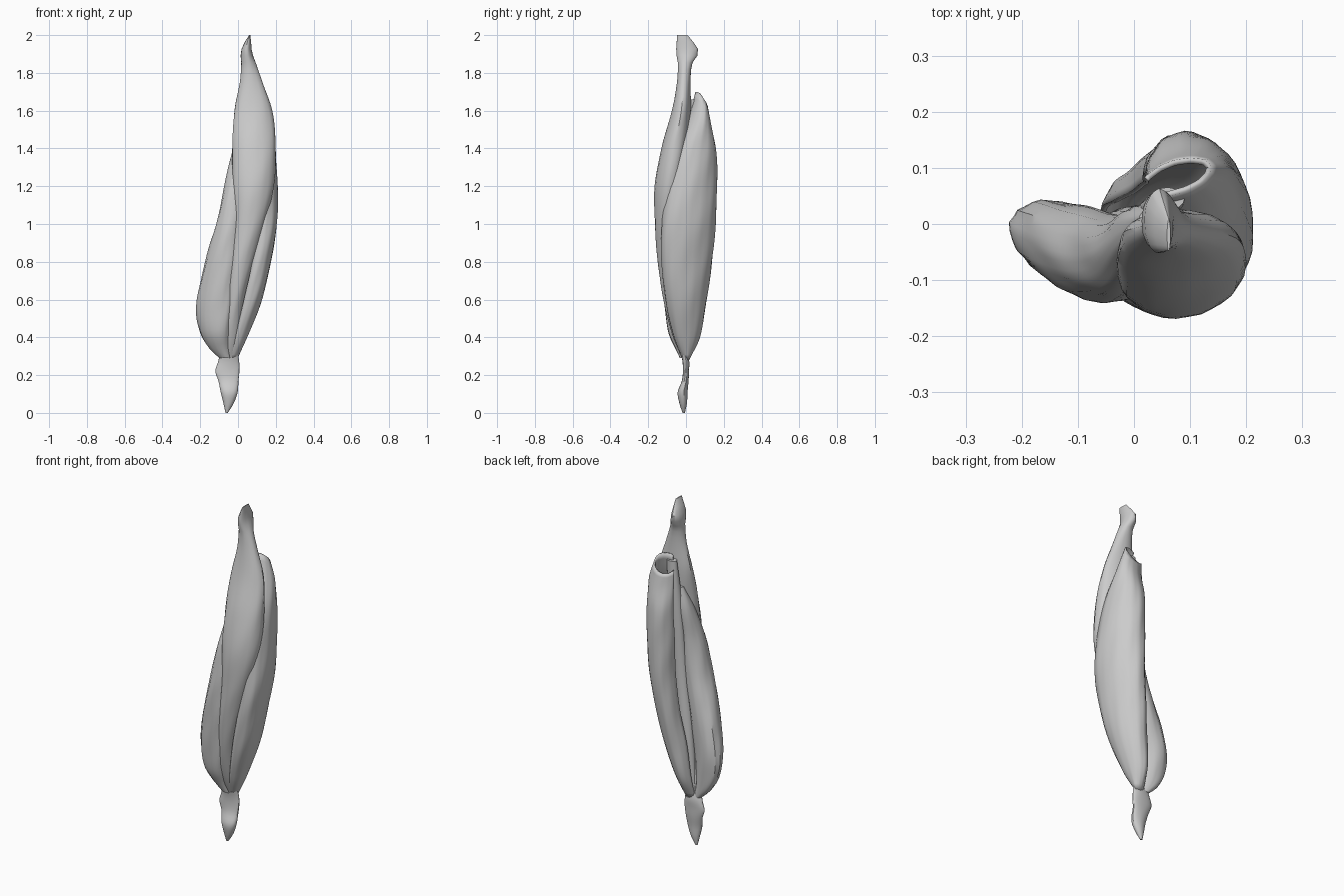
import bpy, bmesh, math


def sample(rows, z):
    # Smooth interpolation of section values (z, cx, cy, rx, ry) at height z
    i = max(k for k in range(len(rows) - 1) if rows[k][0] <= z + 1e-9)
    p1, p2 = rows[i], rows[i + 1]
    p0, p3 = rows[max(i - 1, 0)], rows[min(i + 2, len(rows) - 1)]
    h = p2[0] - p1[0]
    t = min(1, (z - p1[0]) / h)
    out = []
    for k in range(1, 5):
        m1 = (p2[k] - p0[k]) / (p2[0] - p0[0]) * h
        m2 = (p3[k] - p1[k]) / (p3[0] - p1[0]) * h
        out.append((2*t**3 - 3*t**2 + 1) * p1[k] + (t**3 - 2*t**2 + t) * m1
                   + (3*t**2 - 2*t**3) * p2[k] + (t**3 - t**2) * m2)
    return out


def loft(name, rows, turn=0, arc=None, steps=48, sides=32, wrinkle=0.02, lip=0):
    # Loft ellipses up the height; arc=(start, end) leaves the leaf roll open
    bm = bmesh.new()
    z0, z1 = rows[0][0], rows[-1][0]
    a0, a1 = arc or (0, 360)
    count = sides + 1 if arc else sides
    c, s = math.cos(math.radians(turn)), math.sin(math.radians(turn))
    rings = []
    for j in range(steps + 1):
        z = z0 + (z1 - z0) * j / steps
        cx, cy, rx, ry = sample(rows, z)
        ring = []
        for i in range(count):
            a = math.radians(a0 + (a1 - a0) * i / sides)
            w = 1 + wrinkle * math.sin(9 * a - 13 * z) * math.sin(4 * a + 7 * z)
            x, y = rx * w * math.cos(a), ry * w * math.sin(a)
            dz = -lip * math.sin(a) * (j / steps) ** 8
            ring.append(bm.verts.new((cx + c*x - s*y, cy + s*x + c*y, z + dz)))
        rings.append(ring)
    for lo, hi in zip(rings, rings[1:]):
        for i in range(sides):
            n = (i + 1) % count
            bm.faces.new((lo[i], lo[n], hi[n], hi[i]))
    if not arc:
        bm.faces.new(rings[0][::-1])
        bm.faces.new(rings[-1])
    me = bpy.data.meshes.new(name)
    bm.to_mesh(me)
    bm.free()
    ob = bpy.data.objects.new(name, me)
    bpy.context.collection.objects.link(ob)
    if arc:
        mod = ob.modifiers.new("thickness", 'SOLIDIFY')
        mod.thickness = 0.01
        mod.offset = -1
    bpy.ops.object.select_all(action='DESELECT')
    ob.select_set(True)
    bpy.context.view_layer.objects.active = ob
    bpy.ops.object.shade_smooth_by_angle(angle=math.radians(35))
    return ob


# Front blade, running up into the pinched tip
loft("front_blade", [
    (0.26, -0.05, 0.0, 0.03, 0.008), (0.40, -0.04, -0.03, 0.045, 0.038),
    (0.60, -0.015, -0.06, 0.05, 0.06), (0.80, 0.02, -0.085, 0.065, 0.065),
    (1.00, 0.06, -0.09, 0.085, 0.075), (1.20, 0.08, -0.085, 0.11, 0.08),
    (1.40, 0.085, -0.06, 0.115, 0.07), (1.60, 0.08, -0.025, 0.10, 0.05),
    (1.75, 0.07, -0.012, 0.06, 0.036), (1.85, 0.056, -0.005, 0.039, 0.038),
    (1.91, 0.044, 0.007, 0.03, 0.06), (1.96, 0.052, -0.005, 0.018, 0.045),
    (2.00, 0.062, -0.02, 0.003, 0.028)])

# Right roll, curling round to the back and open towards the left
loft("right_roll", [
    (0.28, -0.035, 0.0, 0.03, 0.015), (0.40, -0.005, 0.005, 0.052, 0.07),
    (0.60, 0.045, 0.0, 0.078, 0.112), (0.80, 0.085, 0.005, 0.082, 0.138),
    (1.00, 0.11, 0.015, 0.09, 0.147), (1.20, 0.112, 0.03, 0.094, 0.137),
    (1.40, 0.105, 0.055, 0.088, 0.106), (1.55, 0.092, 0.075, 0.08, 0.055),
    (1.65, 0.075, 0.083, 0.065, 0.03)], turn=18, arc=(-125, 145), lip=0.05)

# Left roll, widest low down
loft("left_roll", [
    (0.29, -0.07, -0.01, 0.03, 0.02), (0.34, -0.10, -0.015, 0.055, 0.035),
    (0.42, -0.12, -0.028, 0.084, 0.055), (0.55, -0.123, -0.035, 0.105, 0.067),
    (0.70, -0.10, -0.045, 0.103, 0.075), (0.85, -0.07, -0.055, 0.092, 0.08),
    (1.00, -0.038, -0.06, 0.077, 0.078), (1.20, -0.008, -0.05, 0.063, 0.068),
    (1.38, 0.01, -0.01, 0.04, 0.045), (1.50, 0.025, 0.01, 0.015, 0.015)],
    turn=-28, wrinkle=0.035)

# Inner rib visible in the channel at the back
loft("inner_rib", [
    (0.28, -0.045, 0.0, 0.02, 0.012), (0.60, -0.01, 0.0, 0.04, 0.03),
    (1.00, 0.03, 0.005, 0.04, 0.03), (1.40, 0.05, 0.025, 0.04, 0.03),
    (1.66, 0.06, 0.045, 0.03, 0.02)], sides=16)

# Flattened stalk at the foot
loft("stalk", [
    (0.00, -0.06, -0.012, 0.006, 0.006), (0.05, -0.05, -0.015, 0.027, 0.02),
    (0.11, -0.046, -0.018, 0.045, 0.026), (0.17, -0.05, -0.004, 0.053, 0.018),
    (0.22, -0.056, 0.0, 0.064, 0.016), (0.27, -0.05, 0.0, 0.056, 0.018),
    (0.31, -0.048, -0.008, 0.048, 0.018)], steps=20, sides=24)
